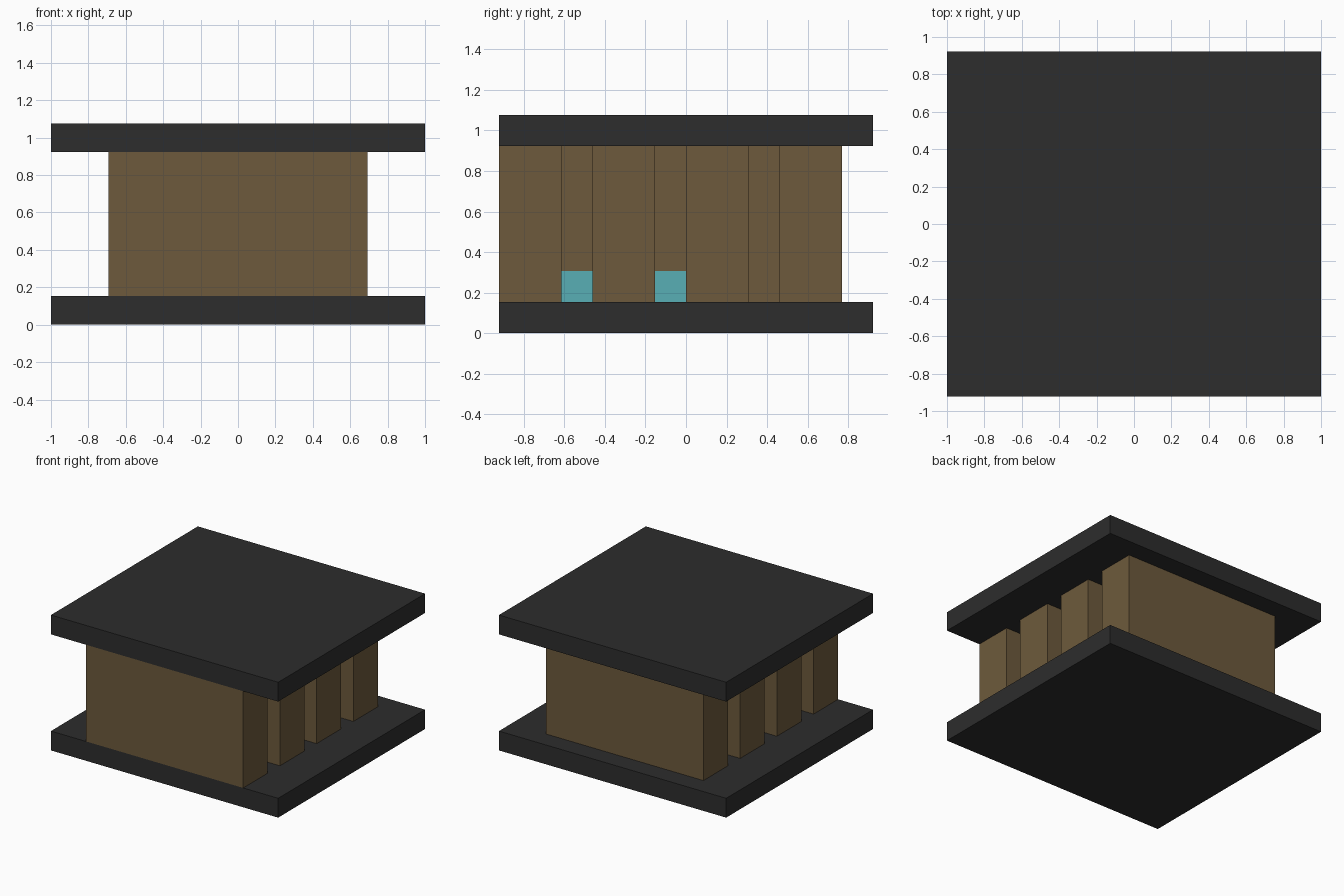
import bpy

# Remove the default cube
cube = bpy.data.objects.get("Cube")
if cube:
    bpy.data.objects.remove(cube, do_unlink=True)

U = 2 / 13  # one block unit


def material(name, rgb):
    mat = bpy.data.materials.new(name)
    mat.use_nodes = True
    mat.diffuse_color = (*rgb, 1)
    bsdf = mat.node_tree.nodes["Principled BSDF"]
    bsdf.inputs["Base Color"].default_value = (*rgb, 1)
    return mat


def box(name, width, y, depth, z, height, mat):
    """Box centred on x, starting at y and z, measured in block units."""
    bpy.ops.mesh.primitive_cube_add(
        size=1, location=(0, (y + depth / 2) * U, (z + height / 2) * U))
    obj = bpy.context.object
    obj.name = name
    obj.scale = (width * U, depth * U, height * U)
    bpy.ops.object.transform_apply(location=False, rotation=False, scale=True)
    obj.data.materials.append(mat)
    return obj


charcoal = material("charcoal", (0.026, 0.026, 0.026))
brown = material("brown", (0.153, 0.102, 0.045))
cyan = material("cyan", (0.098, 0.429, 0.462))

# Bottom and top plates
box("bottom_plate", 13, -6, 12, 0, 1, charcoal)
box("top_plate", 13, -6, 12, 6, 1, charcoal)

# Four thick upright slabs, the first flush with the front edge
for i in range(4):
    box(f"slab_{i + 1}", 9, -6 + 3 * i, 2, 1, 5, brown)

# Recessed fillers in the gaps, the front two with a cyan strip at the foot
for i in range(3):
    y = -4 + 3 * i
    foot = 1 if i < 2 else 0
    box(f"gap_filler_{i + 1}", 7, y, 1, 1 + foot, 5 - foot, brown)
    if foot:
        box(f"cyan_strip_{i + 1}", 7, y, 1, 1, 1, cyan)
